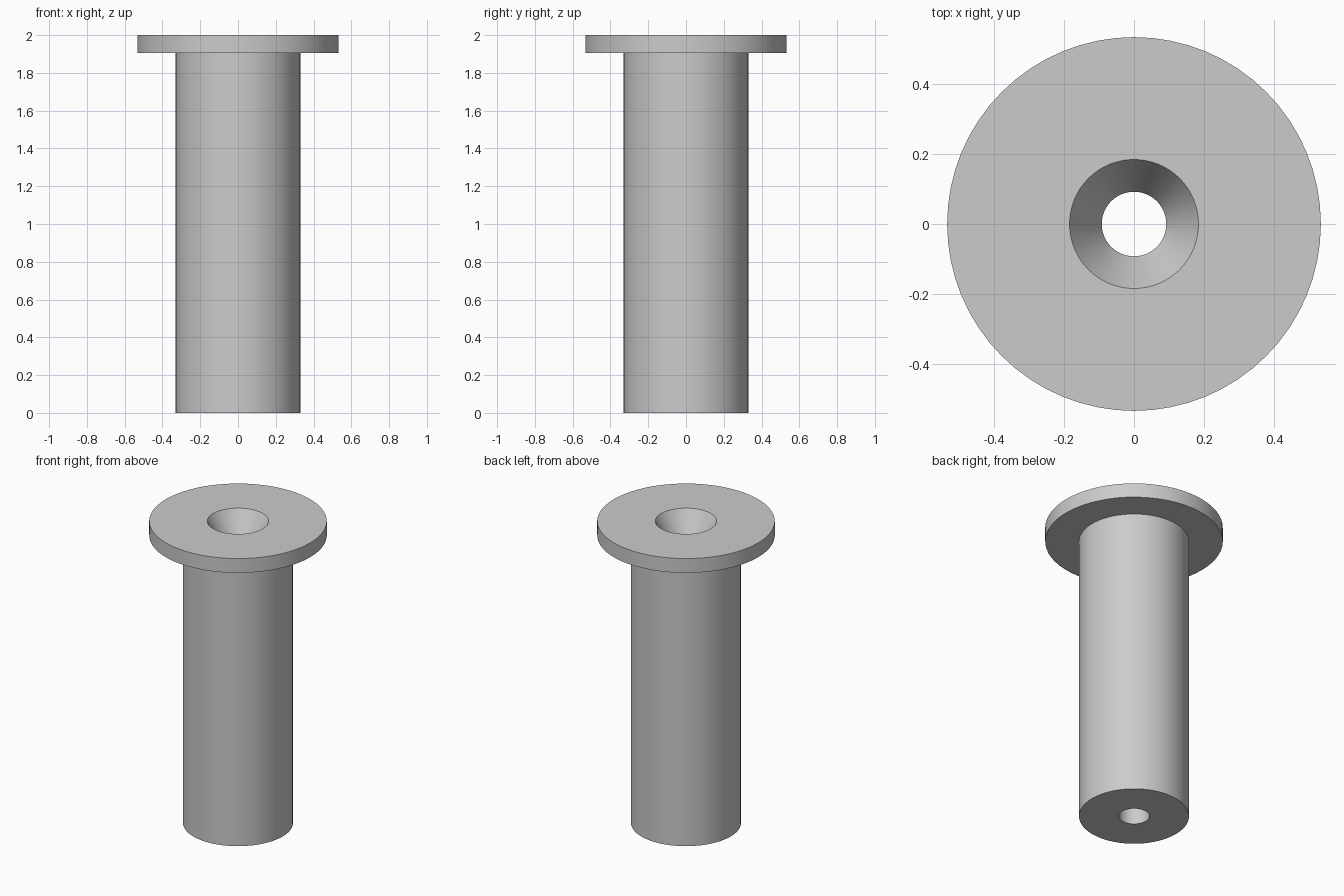
import bpy, bmesh, math

cube = bpy.data.objects.get("Cube")
if cube:
    bpy.data.objects.remove(cube, do_unlink=True)

SEGMENTS = 64
BODY_R, FLANGE_R, BORE_R, SINK_R = 0.33, 0.533, 0.092, 0.184
HEIGHT, FLANGE_Z, SINK_Z = 2.0, 1.905, 1.84

steel = bpy.data.materials.new("light grey")
steel.use_nodes = True
steel.diffuse_color = (0.6, 0.6, 0.6, 1)
steel.node_tree.nodes["Principled BSDF"].inputs["Base Color"].default_value = (0.6, 0.6, 0.6, 1)


def lathe(name, profile):
    """Spin a closed (radius, height) profile around the z axis."""
    bm = bmesh.new()
    verts = [bm.verts.new((r, 0, z)) for r, z in profile]
    edges = [bm.edges.new((v, verts[i - 1])) for i, v in enumerate(verts)]
    bmesh.ops.spin(bm, geom=verts + edges, cent=(0, 0, 0), axis=(0, 0, 1),
                   angle=math.tau, steps=SEGMENTS, use_merge=True)
    bmesh.ops.remove_doubles(bm, verts=bm.verts, dist=1e-5)
    bmesh.ops.recalc_face_normals(bm, faces=bm.faces)
    mesh = bpy.data.meshes.new(name)
    bm.to_mesh(mesh)
    bm.free()
    mesh.materials.append(steel)
    obj = bpy.data.objects.new(name, mesh)
    bpy.context.collection.objects.link(obj)
    bpy.ops.object.select_all(action="DESELECT")
    obj.select_set(True)
    bpy.context.view_layer.objects.active = obj
    bpy.ops.object.shade_smooth_by_angle(angle=math.radians(25))
    return obj


# Flanged sleeve: straight body, top flange, countersunk through bore
lathe("flanged_sleeve", [
    (BORE_R, 0), (BODY_R, 0), (BODY_R, FLANGE_Z), (FLANGE_R, FLANGE_Z),
    (FLANGE_R, HEIGHT), (SINK_R, HEIGHT), (BORE_R, SINK_Z),
])
